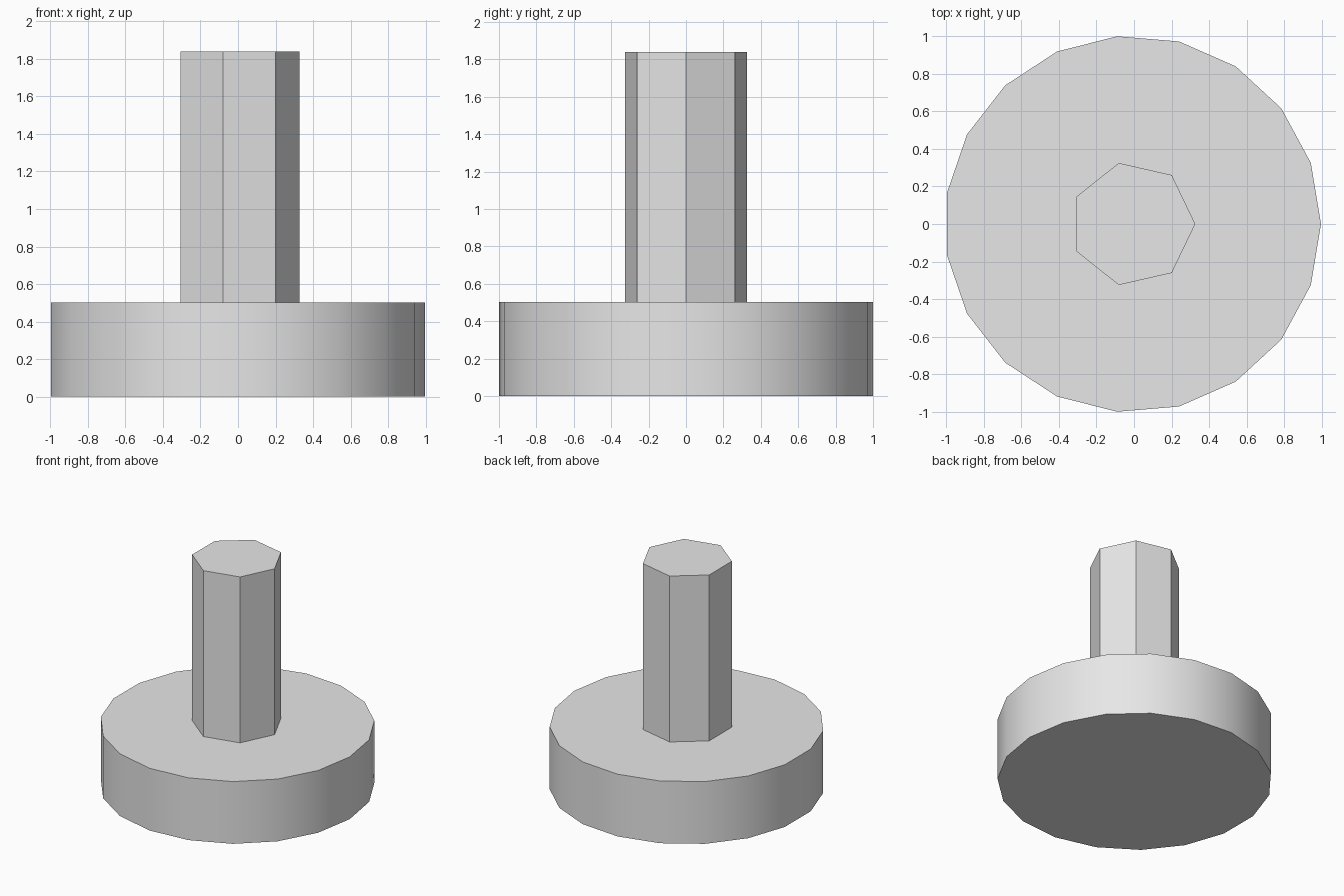
import bpy
import math

cube = bpy.data.objects.get("Cube")
if cube:
    bpy.data.objects.remove(cube, do_unlink=True)

# Plain grey for the whole model
GREY = (0.8, 0.8, 0.8, 1)
grey = bpy.data.materials.new("light_grey")
grey.use_nodes = True
grey.diffuse_color = GREY
grey.node_tree.nodes["Principled BSDF"].inputs["Base Color"].default_value = GREY

CENTRE_X = -0.007  # odd-sided discs sit slightly off their bounding-box centre


def prism(name, sides, radius, bottom, top):
    """Upright prism with one corner pointing along +x."""
    bpy.ops.mesh.primitive_cylinder_add(
        vertices=sides, radius=radius, depth=top - bottom,
        location=(CENTRE_X, 0, (bottom + top) / 2),
        rotation=(0, 0, -math.pi / 2))
    obj = bpy.context.object
    obj.name = name
    bpy.ops.object.transform_apply(location=False, rotation=True, scale=True)
    obj.data.materials.append(grey)
    bpy.ops.object.shade_smooth_by_angle(angle=math.radians(30))
    return obj


# Wide round foot and the slim seven-sided post standing on it
prism("base_disc", 19, 1.0034, 0, 0.502)
prism("post", 7, 0.3335, 0.502, 1.84)
